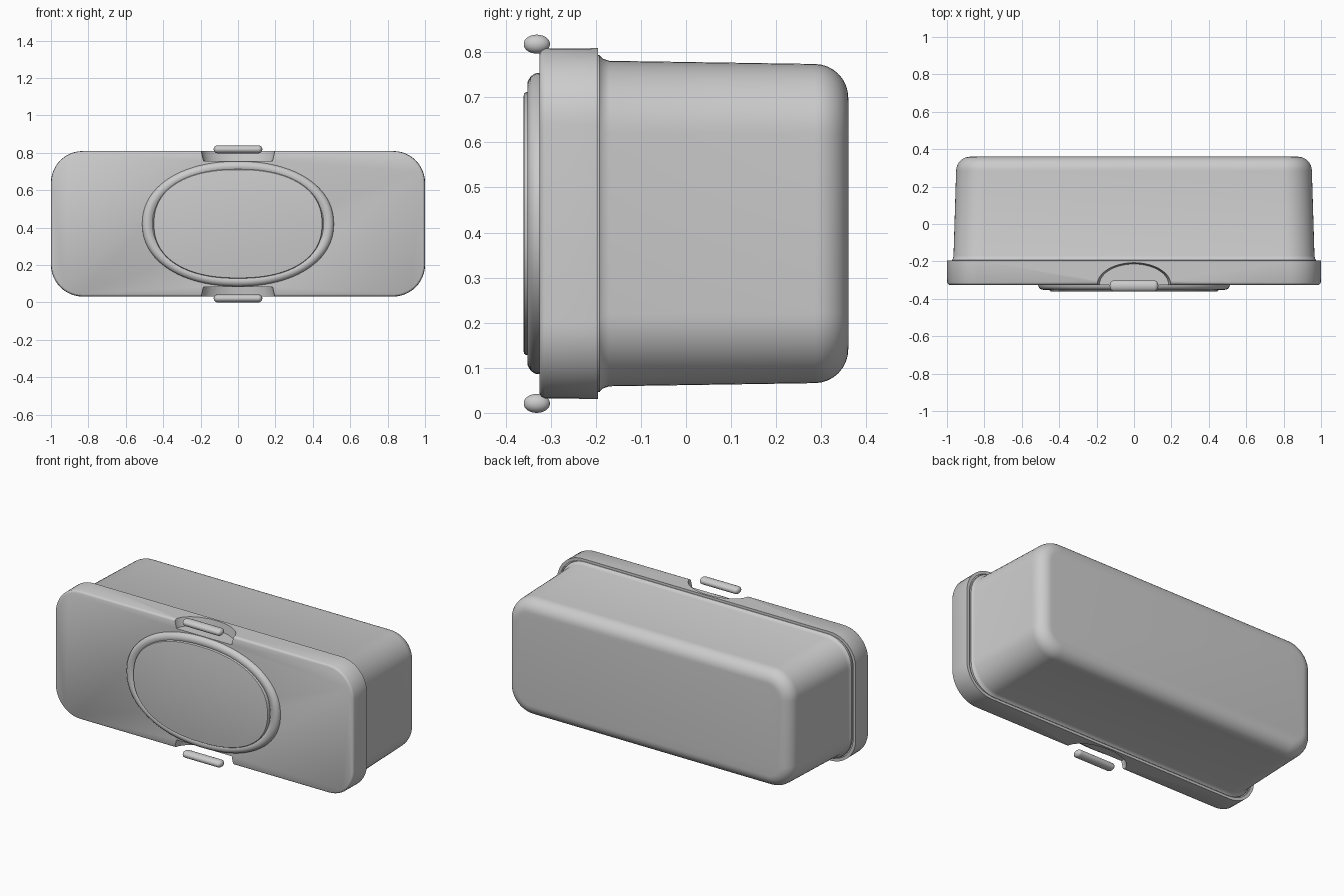
import bpy, bmesh, math

if "Cube" in bpy.data.objects:
    bpy.data.objects.remove(bpy.data.objects["Cube"])

MID = 0.42


def rounded_rect(w, h, r, steps=12):
    """Outline with half sizes w, h and corner radius r."""
    pts = []
    for q, (sx, sz) in enumerate([(1, 1), (-1, 1), (-1, -1), (1, -1)]):
        for i in range(steps + 1):
            a = (q + i / steps) * math.pi / 2
            pts.append((sx * (w - r) + r * math.cos(a), sz * (h - r) + r * math.sin(a)))
    return pts


def oval(w, h, power, steps=96):
    """Slightly squared ellipse."""
    pts = []
    for i in range(steps):
        c, s = math.cos(i * math.tau / steps), math.sin(i * math.tau / steps)
        pts.append((w * math.copysign(abs(c) ** (2 / power), c),
                    h * math.copysign(abs(s) ** (2 / power), s)))
    return pts


def loft(name, sections, centre=MID, angle=35):
    """Skin a list of (y, outline) sections and cap both ends."""
    bm = bmesh.new()
    loops = [[bm.verts.new((x, y, centre + z)) for x, z in outline] for y, outline in sections]
    n = len(loops[0])
    for a, b in zip(loops, loops[1:]):
        for i in range(n):
            j = (i + 1) % n
            bm.faces.new((a[i], a[j], b[j], b[i]))
    bm.faces.new(loops[0])
    bm.faces.new(loops[-1])
    bmesh.ops.recalc_face_normals(bm, faces=bm.faces)
    mesh = bpy.data.meshes.new(name)
    bm.to_mesh(mesh)
    bm.free()
    obj = bpy.data.objects.new(name, mesh)
    bpy.context.collection.objects.link(obj)
    smooth(obj, angle)
    return obj


def smooth(obj, angle=35):
    bpy.ops.object.select_all(action='DESELECT')
    obj.select_set(True)
    bpy.context.view_layer.objects.active = obj
    bpy.ops.object.shade_smooth_by_angle(angle=math.radians(angle))


# Tapered body with a small front flange and a rounded back edge
body = [(-0.203, rounded_rect(0.973, 0.374, 0.16)),
        (-0.192, rounded_rect(0.973, 0.374, 0.16)),
        (-0.185, rounded_rect(0.968, 0.366, 0.16)),
        (-0.17, rounded_rect(0.965, 0.361, 0.16))]
fillet = 0.075
for i in range(9):
    a = i / 8 * math.pi / 2
    inset = fillet * (1 - math.cos(a))
    body.append((0.36 - fillet * (1 - math.sin(a)),
                 rounded_rect(0.951 - inset, 0.354 - inset, 0.155 - inset)))
loft("body", body)

# Lid with softened front edge and a shallow recess around the body
lid = loft("lid", [(y, rounded_rect(1 - d, 0.389 - d, 0.17 - d)) for y, d in
                   [(-0.325, 0.012), (-0.321, 0.005), (-0.313, 0.001),
                    (-0.195, 0), (-0.195, 0.018), (-0.203, 0.018)]])

# Arched notches in the upper and lower edges of the lid
for side in (1, -1):
    bpy.ops.mesh.primitive_cone_add(vertices=64, radius1=0.185, radius2=0.208, depth=0.1,
                                    location=(0, -0.325, MID + side * 0.387),
                                    rotation=(0 if side > 0 else math.pi, 0, 0))
    cutter = bpy.context.object
    cutter.name = "notch_cutter"
    cutter.hide_render = True
    cutter.scale.y = 0.6
    cut = lid.modifiers.new("notch", 'BOOLEAN')
    cut.operation = 'DIFFERENCE'
    cut.solver = 'EXACT'
    cut.object = cutter
    bpy.context.view_layer.objects.active = lid
    bpy.ops.object.modifier_apply(modifier=cut.name)
    bpy.data.objects.remove(cutter)
smooth(lid)

# Raised oval rim, rounded outside and dipping to a groove inside
rim = [(-0.32, 0), (-0.335, 0.002), (-0.345, 0.009), (-0.351, 0.02),
       (-0.352, 0.032), (-0.348, 0.045), (-0.34, 0.055)]
loft("oval_rim", [(y, oval(0.513 - d, 0.335 - d, 2.15)) for y, d in rim])

# Flat oval panel inside the rim
panel = [(-0.325, 0), (-0.354, 0), (-0.359, 0.003), (-0.36, 0.008)]
loft("oval_panel", [(y, oval(0.452 - d, 0.292 - d, 2.3)) for y, d in panel])

# Pill-shaped latch tabs floating over the notches
for name, z in (("upper_latch_tab", 0.818), ("lower_latch_tab", 0.021)):
    tab = []
    for i in range(13):
        a = -math.pi / 2 + (i + 0.5) / 13 * math.pi
        d = 0.02 * (1 - math.cos(a))
        tab.append((-0.331 + 0.029 * math.sin(a),
                    rounded_rect(0.13 - d, 0.021 - d, 0.0205 - d, 8)))
    loft(name, tab, centre=z, angle=60)
